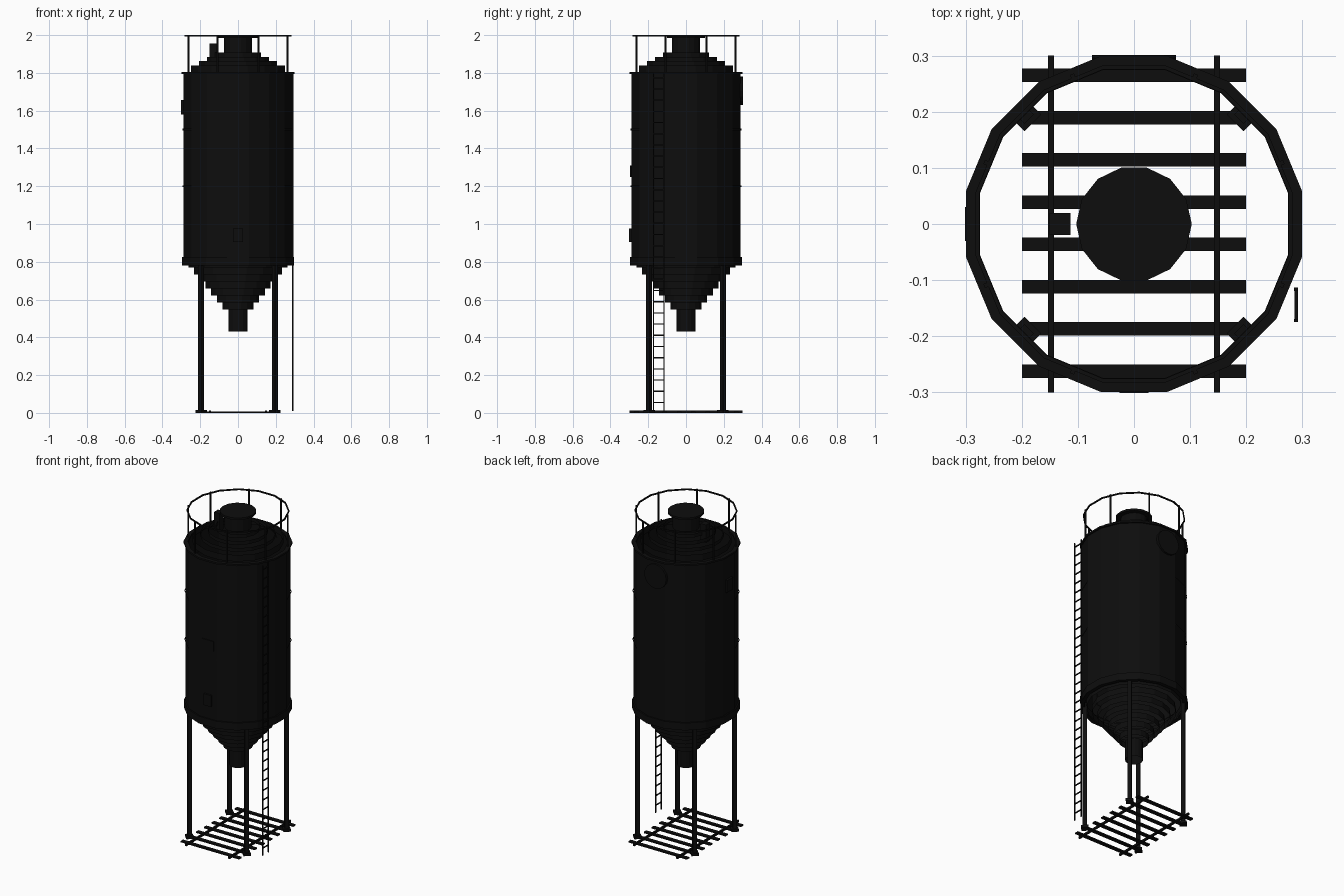
import bpy, bmesh, math
from mathutils import Matrix, Vector

cube = bpy.data.objects.get("Cube")
if cube:
    bpy.data.objects.remove(cube, do_unlink=True)

black = bpy.data.materials.new("black_paint")
black.use_nodes = True
colour = (0.004, 0.004, 0.004, 1)
black.diffuse_color = colour
black.node_tree.nodes["Principled BSDF"].inputs["Base Color"].default_value = colour

SIDES = 16
TURN = math.pi / SIDES


def finish(name, bm):
    mesh = bpy.data.meshes.new(name)
    bm.to_mesh(mesh)
    bm.free()
    mesh.materials.append(black)
    obj = bpy.data.objects.new(name, mesh)
    bpy.context.collection.objects.link(obj)
    return obj


def box(name, centre, size, turn=0):
    bm = bmesh.new()
    bmesh.ops.create_cube(bm, size=1)
    bm.transform(Matrix.Translation(centre) @ Matrix.Rotation(turn, 4, 'Z')
                 @ Matrix.Diagonal((*size, 1)))
    return finish(name, bm)


def lathe(name, profile, sides=SIDES, turn=TURN, closed=False):
    """Spin (radius, height) points around z; closed joins last to first."""
    bm = bmesh.new()
    rings = []
    for r, z in profile:
        rings.append([bm.verts.new((r * math.cos(turn + math.tau * i / sides),
                                    r * math.sin(turn + math.tau * i / sides), z))
                      for i in range(sides)])
    pairs = list(zip(rings, rings[1:]))
    if closed:
        pairs.append((rings[-1], rings[0]))
    for a, b in pairs:
        for i in range(sides):
            j = (i + 1) % sides
            bm.faces.new((a[i], a[j], b[j], b[i]))
    return finish(name, bm)


def band(name, r, low, high, sides=SIDES):
    """Open sheet cylinder."""
    return lathe(name, [(r, low), (r, high)], sides)


def ring(name, inner, outer, low, high):
    """Solid annular ring."""
    return lathe(name, [(outer, low), (outer, high), (inner, high), (inner, low)],
                 closed=True)


def disc(name, r, depth, matrix, sides):
    bm = bmesh.new()
    bmesh.ops.create_cone(bm, cap_ends=True, segments=sides, radius1=r, radius2=r,
                          depth=depth, matrix=matrix)
    return finish(name, bm)


# Tank shell, rims and seams
band("tank_shell", 0.295, 0.78, 1.805)
ring("top_rim", 0.28, 0.305, 1.795, 1.805)
ring("bottom_rim", 0.28, 0.303, 0.78, 0.825)
for z in (1.2, 1.5):
    band("shell_seam", 0.2985, z - 0.005, z + 0.005)

# Stepped hopper made of open bands
top = 0.81
for i in range(7):
    low = 0.77 - 0.0372 * i
    band("hopper_band", (0.262 - 0.03 * i) / math.cos(TURN), low, top)
    top = low
band("outlet_pipe", 0.05, 0.43, top)

# Stepped roof made of open bands
low = 1.80
for i in range(4):
    high = 1.84 + 0.0225 * i
    band("roof_band", (0.25 - 0.0425 * i) / math.cos(TURN), low, high)
    low = high
band("filler_neck", 0.076, low - 0.01, 1.99)
disc("filler_lid", 0.103, 0.012, Matrix.Translation((0, 0, 1.992))
     @ Matrix.Rotation(math.pi / 2, 4, 'Z'), 14)
box("roof_vent", (-0.132, 0, 1.9), (0.038, 0.04, 0.11))

# Guard rail
ring("guard_rail", 0.281, 0.288, 1.992, 2.0)
for i in range(8):
    a = math.pi / 8 + i * math.pi / 4
    box("guard_post", (0.285 * math.cos(a), 0.285 * math.sin(a), 1.9),
        (0.008, 0.008, 0.2), a)

# Wall fittings
disc("back_hatch", 0.075, 0.016, Matrix.Translation((0, 0.293, 1.705))
     @ Matrix.Rotation(math.pi / 2, 4, 'X'), 16)
box("front_box", (0, -0.294, 0.94), (0.052, 0.014, 0.07))
box("front_plate", (0, -0.2925, 1.28), (0.08, 0.006, 0.06))
box("side_box", (-0.294, 0, 1.618), (0.014, 0.06, 0.075))

# Legs and foot plates, set on the diagonals
for sx in (-1, 1):
    for sy in (-1, 1):
        x, y = 0.195 * sx, 0.195 * sy
        box("leg", (x, y, 0.41), (0.023, 0.023, 0.8), math.pi / 4)
        box("foot_plate", (x, y, 0.0075), (0.042, 0.042, 0.015), math.pi / 4)

# Ground frame
for sx in (-1, 1):
    box("base_rail", (0.148 * sx, 0, 0.0065), (0.01, 0.6, 0.013))
for i in range(8):
    box("base_slat", (0, 0.0753 * (i - 3.5) + 0.0015, 0.004), (0.4, 0.024, 0.008))

# Ladder
for y in (-0.172, -0.116):
    box("ladder_stile", (0.289, y, 0.905), (0.007, 0.006, 1.79))
for i in range(30):
    box("ladder_rung", (0.289, -0.144, 0.055 + 0.0605 * i * 0.98), (0.006, 0.056, 0.006))
